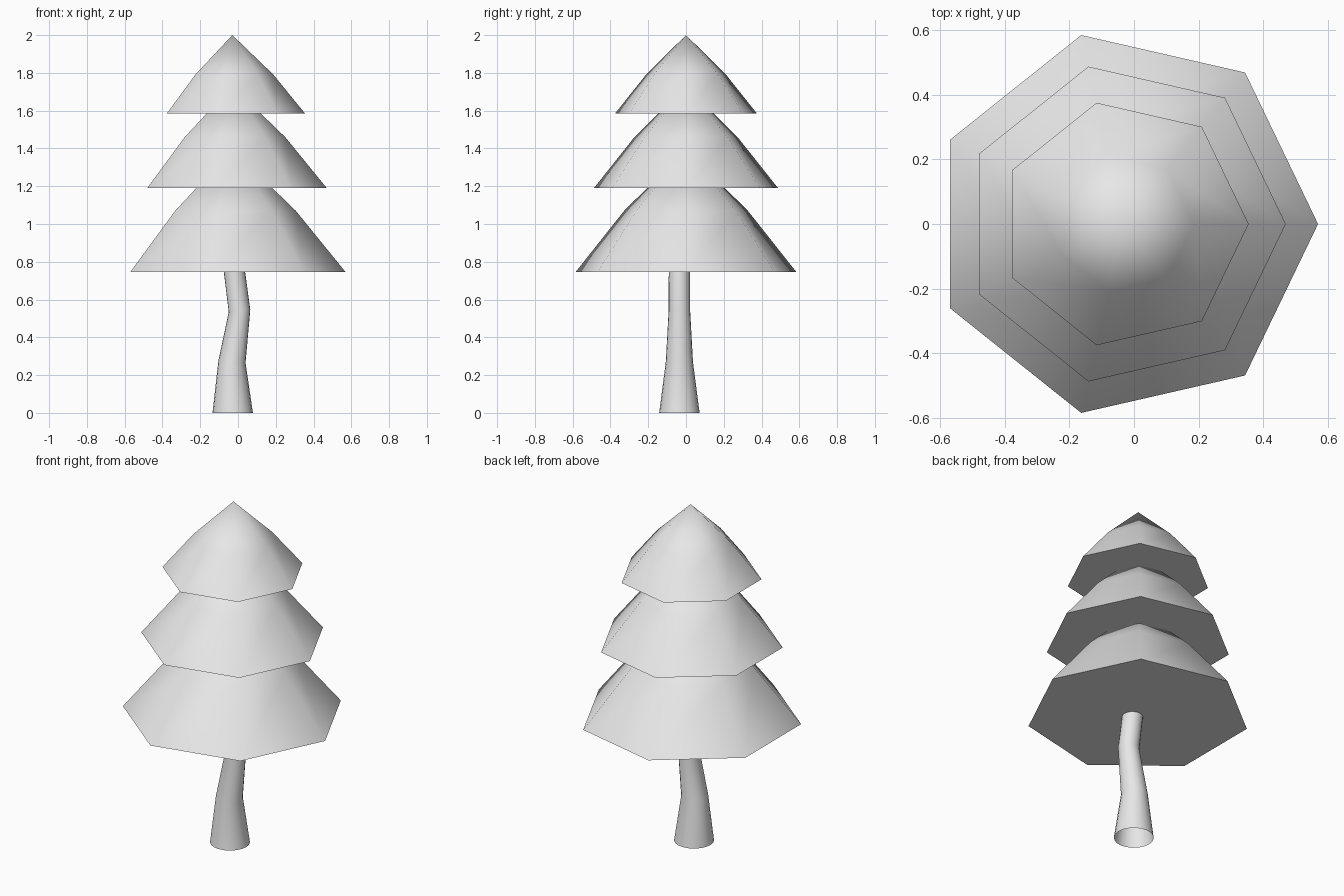
import bpy
import bmesh
import math

if "Cube" in bpy.data.objects:
    bpy.data.objects.remove(bpy.data.objects["Cube"], do_unlink=True)

pale_grey = bpy.data.materials.new("pale_grey")
pale_grey.use_nodes = True
GREY = (0.8, 0.8, 0.8, 1)
pale_grey.diffuse_color = GREY
pale_grey.node_tree.nodes["Principled BSDF"].inputs["Base Color"].default_value = GREY


def ring(bm, x, y, z, r, sides, tilt=0.0):
    """Polygon of vertices, leaning along x by the tilt slope."""
    verts = []
    for i in range(sides):
        a = math.tau * i / sides
        dx = r * math.cos(a)
        verts.append(bm.verts.new((x + dx, y + r * math.sin(a), z + tilt * dx)))
    return verts


def bridge(bm, low, high):
    n = len(low)
    for i in range(n):
        j = (i + 1) % n
        bm.faces.new((low[i], low[j], high[j], high[i]))


def finish(bm, name):
    mesh = bpy.data.meshes.new(name)
    bm.to_mesh(mesh)
    bm.free()
    obj = bpy.data.objects.new(name, mesh)
    bpy.context.collection.objects.link(obj)
    mesh.materials.append(pale_grey)
    bpy.ops.object.select_all(action="DESELECT")
    obj.select_set(True)
    bpy.context.view_layer.objects.active = obj
    bpy.ops.object.shade_smooth_by_angle(angle=math.radians(60))
    return obj


def foliage(name, base, top, radius):
    """Seven-sided bulging cone with a flat underside."""
    bm = bmesh.new()
    x = -0.03
    skirt = ring(bm, x, 0, base, radius, 7)
    waist = ring(bm, x, 0, (base + top) / 2, radius * 0.56, 7)
    apex = bm.verts.new((x, 0, top))
    bridge(bm, skirt, waist)
    for i in range(7):
        bm.faces.new((waist[i], waist[(i + 1) % 7], apex))
    bm.faces.new(skirt[::-1])
    finish(bm, name)


# Foliage tiers
foliage("lower_foliage", 0.745, 1.395, 0.6)
foliage("middle_foliage", 1.19, 1.73, 0.5)
foliage("upper_foliage", 1.585, 2.0, 0.385)

# Crooked trunk, open at the foot: centre x, height, radius, tilt
bm = bmesh.new()
sections = [(-0.028, 0, 0.107, 0), (-0.032, 0.27, 0.072, -0.07),
            (0.008, 0.54, 0.057, 0.1), (-0.027, 0.81, 0.056, 0)]
rings = [ring(bm, x, -0.035, z, r, 20, t) for x, z, r, t in sections]
for low, high in zip(rings, rings[1:]):
    bridge(bm, low, high)
finish(bm, "trunk")
